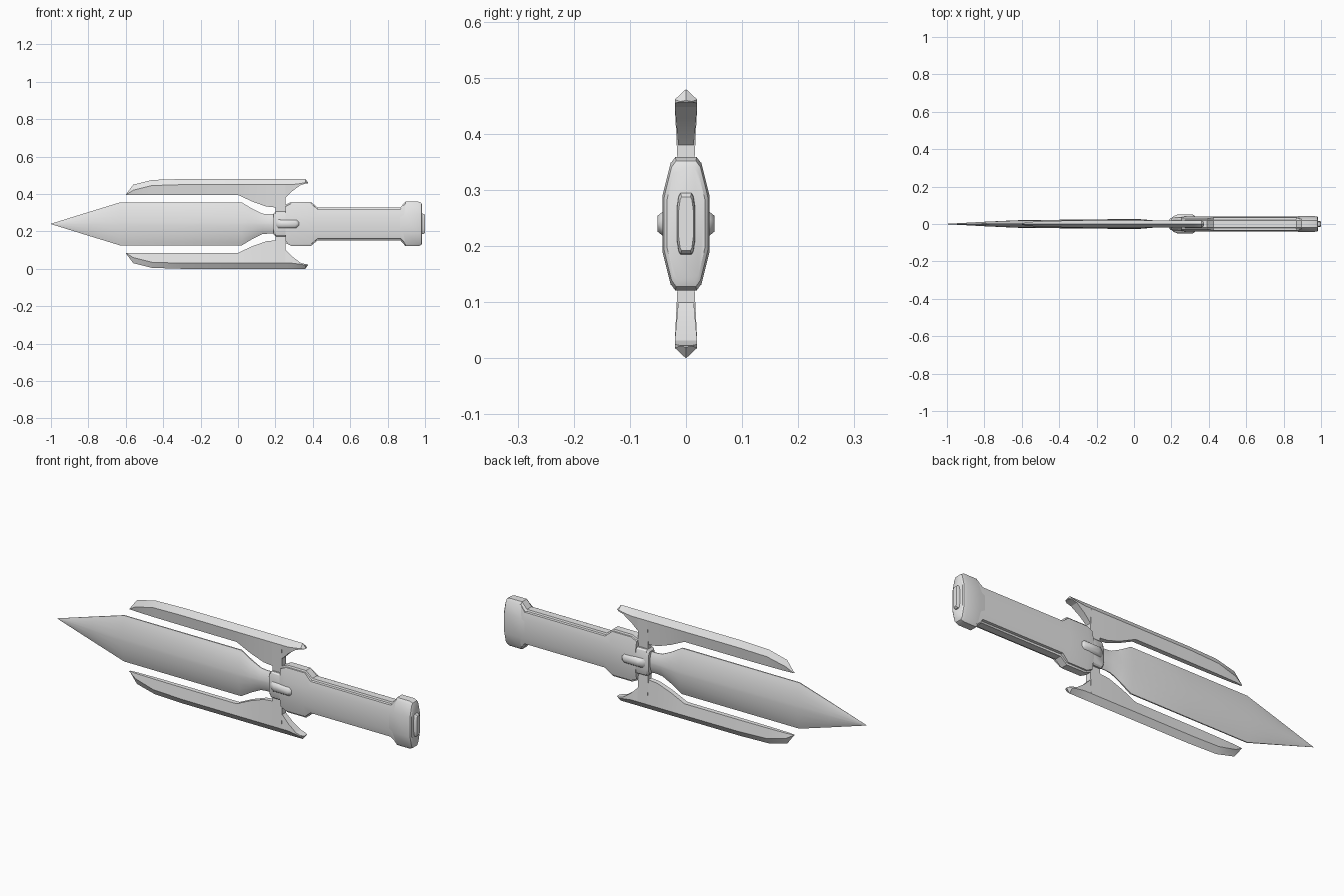
import bpy, bmesh, math

if "Cube" in bpy.data.objects:
    bpy.data.objects.remove(bpy.data.objects["Cube"])

CZ = 0.24  # height of the long axis

metal = bpy.data.materials.new("grey metal")
metal.diffuse_color = (0.8, 0.8, 0.8, 1)
metal.use_nodes = True
metal.node_tree.nodes["Principled BSDF"].inputs["Base Color"].default_value = metal.diffuse_color


def loft(name, rings, angle=30):
    """Skin a list of equal-length closed rings and cap both ends."""
    bm = bmesh.new()
    loops = [[bm.verts.new(p) for p in r] for r in rings]
    n = len(loops[0])
    for a, b in zip(loops, loops[1:]):
        for i in range(n):
            j = (i + 1) % n
            bm.faces.new((a[i], a[j], b[j], b[i]))
    bm.faces.new(loops[0])
    bm.faces.new(loops[-1][::-1])
    bmesh.ops.remove_doubles(bm, verts=bm.verts, dist=0.0002)
    bmesh.ops.recalc_face_normals(bm, faces=bm.faces)
    me = bpy.data.meshes.new(name)
    bm.to_mesh(me)
    bm.free()
    ob = bpy.data.objects.new(name, me)
    bpy.context.collection.objects.link(ob)
    me.materials.append(metal)
    bpy.ops.object.select_all(action='DESELECT')
    ob.select_set(True)
    bpy.context.view_layer.objects.active = ob
    bpy.ops.object.shade_smooth_by_angle(angle=math.radians(angle))
    return ob


def ring(x, quarter):
    """Mirror a quarter profile of (y, z) points into a full ring at x."""
    q = list(quarter)
    pts = q + [(-y, z) for y, z in q[::-1]]
    pts += [(-y, -z) for y, z in q] + [(y, -z) for y, z in q[::-1]]
    return [(x, y, CZ + z) for y, z in pts]


# Blade: lens section running from the tip to a narrow neck
def lens(x, hz, hy):
    return ring(x, [(hy * (1 - 0.88 * t * t), hz * t) for t in (0.06, 0.35, 0.65, 0.85, 1)])


loft("blade", [lens(*s) for s in (
    (-1, 0.001, 0.001), (-0.8, 0.063, 0.012), (-0.63, 0.115, 0.02), (-0.3, 0.115, 0.024),
    (0.02, 0.115, 0.027), (0.08, 0.079, 0.022), (0.13, 0.055, 0.017), (0.16, 0.052, 0.015),
    (0.2, 0.052, 0.015))])


# Collar joining blade, side blades and handle
def block(x, hz, hy):
    return ring(x, [(hy, hz * 0.5), (hy * 0.8, hz * 0.9), (hy * 0.6, hz)])


loft("collar", [block(*s) for s in (
    (0.19, 0.055, 0.027), (0.2, 0.066, 0.033), (0.25, 0.066, 0.036), (0.28, 0.066, 0.036))])

# Side blades with a bevelled outer edge and an arm down to the collar
WING = ((-0.6, 0.395, 0.397, 0.004), (-0.56, 0.395, 0.45, 0.011), (-0.46, 0.395, 0.475, 0.016),
        (-0.3, 0.395, 0.48, 0.019), (0, 0.395, 0.48, 0.02), (0.075, 0.36, 0.48, 0.02),
        (0.15, 0.333, 0.48, 0.02), (0.2, 0.328, 0.48, 0.02), (0.2, 0.29, 0.48, 0.02),
        (0.255, 0.29, 0.48, 0.02), (0.255, 0.38, 0.48, 0.02), (0.29, 0.415, 0.48, 0.02),
        (0.335, 0.448, 0.48, 0.02), (0.36, 0.455, 0.48, 0.02), (0.375, 0.457, 0.46, 0.01))
for side, name in ((1, "upper_side_blade"), (-1, "lower_side_blade")):
    rings = []
    for x, zi, zo, w in WING:
        zr = max(zo - 0.03, zi + (zo - zi) * 0.25)
        wi = w * (0.6 + 0.4 * max(0, min(1, (zi - 0.36) / 0.09)))
        if x < 0.05:
            wi = w * 0.6
        pts = [(wi, zi), (w, zr), (0, zo), (-w, zr), (-wi, zi)]
        rings.append([(x, y, CZ + side * (z - CZ)) for y, z in pts])
    loft(name, rings, 20)


# Handle: faceted section with a stepped spine along top and bottom
def grip(x, hz, k=1.0):
    shoulder = hz - 0.009
    return ring(x, [(0.041 * k, 0.047 * k), ((0.041 - 0.22 * (shoulder - 0.047)) * k, shoulder),
                    (0.021 * k, shoulder + 0.001), (0.018 * k, hz)])


loft("handle", [grip(*s) for s in (
    (0.255, 0.103, 0.9), (0.285, 0.118), (0.39, 0.118), (0.425, 0.088),
    (0.87, 0.088), (0.9, 0.118))])

# Pommel with rounded end
def pommel(x, hz, hy):
    return ring(x, [(hy, 0.42 * hz), (hy * 0.66, 0.9 * hz), (hy * 0.45, hz)])


loft("pommel", [pommel(*s) for s in (
    (0.865, 0.084, 0.041), (0.895, 0.119, 0.042), (0.965, 0.119, 0.042),
    (0.98, 0.112, 0.039), (0.985, 0.1, 0.034))])
loft("end_plate", [block(0.975, 0.056, 0.017), block(0.993, 0.054, 0.016), block(1.0, 0.048, 0.013)])

# Raised lugs on both faces of the guard
for side, name in ((-1, "front_lug"), (1, "back_lug")):
    rings = []
    for y, x0, x1, hz in ((0.03, 0.2, 0.33, 0.023), (0.042, 0.212, 0.325, 0.021), (0.051, 0.235, 0.315, 0.014)):
        c = 0.012
        outline = ((x0, -hz + c), (x0 + c, -hz), (x1 - c, -hz), (x1, -hz + c),
                   (x1, hz - c), (x1 - c, hz), (x0 + c, hz), (x0, hz - c))
        rings.append([(x, side * y, CZ + z) for x, z in outline])
    loft(name, rings, 40)
